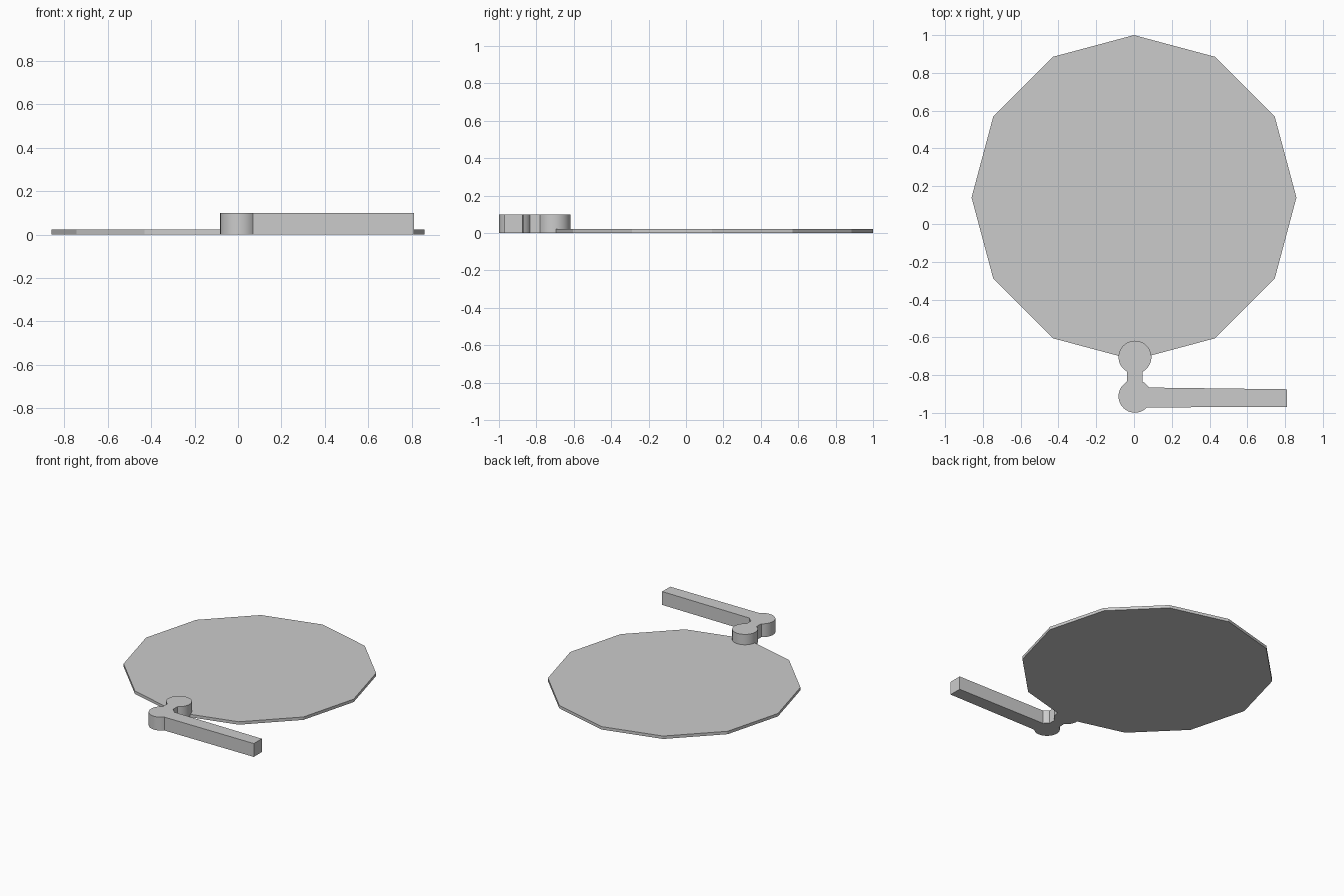
import bpy, bmesh, math

cube = bpy.data.objects.get("Cube")
if cube:
    bpy.data.objects.remove(cube, do_unlink=True)

grey = bpy.data.materials.new("plain grey")
grey.use_nodes = True
COLOUR = (0.6, 0.6, 0.6, 1)
grey.diffuse_color = COLOUR
grey.node_tree.nodes["Principled BSDF"].inputs["Base Color"].default_value = COLOUR


def arc(cx, cy, r, start, end, steps):
    """Points along an arc, angles in degrees."""
    angles = [math.radians(start + (end - start) * i / steps) for i in range(steps + 1)]
    return [(cx + r * math.cos(a), cy + r * math.sin(a)) for a in angles]


def extrude_outline(name, outline, height):
    """Solid plate from a counter-clockwise outline, standing on z = 0."""
    bm = bmesh.new()
    base = bm.faces.new([bm.verts.new((x, y, 0)) for x, y in outline])
    top = bmesh.ops.extrude_face_region(bm, geom=[base], use_keep_orig=True)
    verts = [v for v in top["geom"] if isinstance(v, bmesh.types.BMVert)]
    bmesh.ops.translate(bm, verts=verts, vec=(0, 0, height))
    bmesh.ops.recalc_face_normals(bm, faces=bm.faces)
    mesh = bpy.data.meshes.new(name)
    bm.to_mesh(mesh)
    bm.free()
    mesh.materials.append(grey)
    obj = bpy.data.objects.new(name, mesh)
    bpy.context.collection.objects.link(obj)
    return obj


# Thin twelve-sided plate
extrude_outline("plate", arc(0, 0.14, 0.86, 0, 330, 11), 0.022)

# Crank: round pivot, short neck, round elbow and long straight arm
X, R = 0.005, 0.087
outline = (
    arc(X, -0.705, R, -62, 242, 32)        # pivot
    + arc(X, -0.912, R, 120, 318, 22)      # elbow, outer side
    + [(0.81, -0.97), (0.81, -0.875)]      # arm end
    + arc(X, -0.912, R, 32, 62, 4)         # elbow, inner side
)
crank = extrude_outline("crank_arm", outline, 0.1)

bpy.ops.object.select_all(action="DESELECT")
crank.select_set(True)
bpy.context.view_layer.objects.active = crank
bpy.ops.object.shade_smooth_by_angle(angle=math.radians(25))
